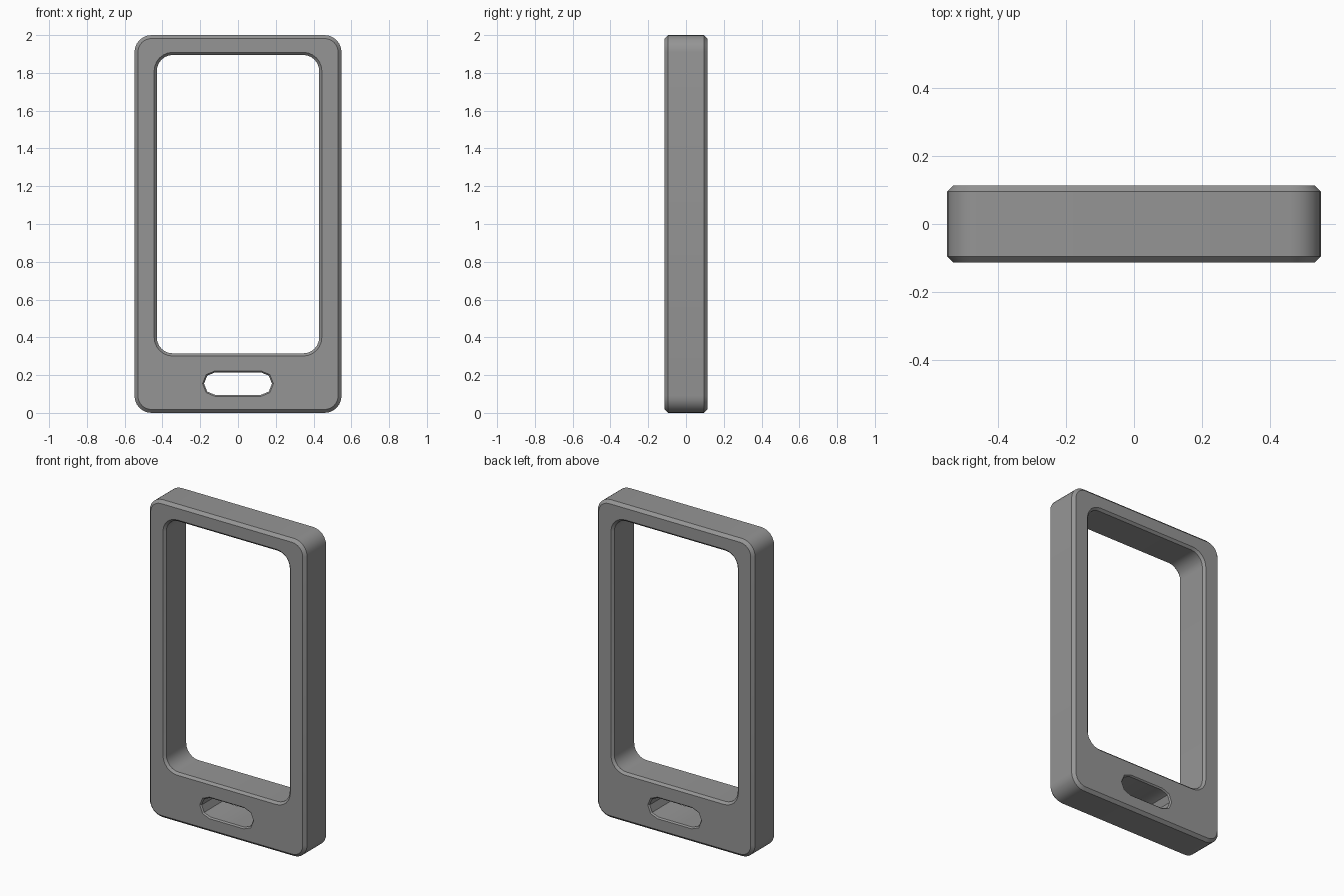
import bpy, bmesh, math

if "Cube" in bpy.data.objects:
    bpy.data.objects.remove(bpy.data.objects["Cube"])

HALF_DEPTH = 0.113


def rounded_rect(hw, z0, z1, r, segs, grow):
    """Rounded rectangle in (x, z), grown outwards by grow."""
    hw, z0, z1, r = hw + grow, z0 - grow, z1 + grow, r + grow
    centres = [(hw - r, z1 - r, 0), (r - hw, z1 - r, 90),
               (r - hw, z0 + r, 180), (hw - r, z0 + r, 270)]
    pts = []
    for cx, cz, start in centres:
        for i in range(segs + 1):
            a = math.radians(start + 90 * i / segs)
            p = (cx + r * math.cos(a), cz + r * math.sin(a))
            if not pts or math.dist(p, pts[-1]) > 1e-5:
                pts.append(p)
    if math.dist(pts[0], pts[-1]) < 1e-5:
        pts.pop()
    return pts


def add_wall(bm, hw, z0, z1, r, segs, grow):
    """Chamfered wall through the depth; returns its front and back rim edges."""
    b = abs(grow)
    levels = [(-HALF_DEPTH, grow), (b - HALF_DEPTH, 0), (HALF_DEPTH - b, 0), (HALF_DEPTH, grow)]
    rings = [[bm.verts.new((x, y, z)) for x, z in rounded_rect(hw, z0, z1, r, segs, g)]
             for y, g in levels]
    n = len(rings[0])
    for lo, hi in zip(rings, rings[1:]):
        for i in range(n):
            j = (i + 1) % n
            bm.faces.new((lo[i], lo[j], hi[j], hi[i]))
    return [[bm.edges.get((ring[i], ring[(i + 1) % n])) for i in range(n)]
            for ring in (rings[0], rings[-1])]


bm = bmesh.new()
# outer shell, screen opening and button slot
walls = [add_wall(bm, 0.548, 0.0, 2.0, 0.09, 6, -0.018),
         add_wall(bm, 0.43, 0.315, 1.895, 0.085, 6, 0.014),
         add_wall(bm, 0.18, 0.095, 0.215, 0.06, 2, 0.008)]
# front and back faces with both openings
for side in (0, 1):
    rim = [e for w in walls for e in w[side]]
    bmesh.ops.triangle_fill(bm, use_beauty=True, use_dissolve=False, edges=rim)
bmesh.ops.recalc_face_normals(bm, faces=bm.faces[:])

mesh = bpy.data.meshes.new("phone_frame")
bm.to_mesh(mesh)
bm.free()
frame = bpy.data.objects.new("phone_frame", mesh)
bpy.context.collection.objects.link(frame)

# dark grey casing
casing = bpy.data.materials.new("dark_grey")
casing.diffuse_color = (0.3, 0.3, 0.3, 1.0)
casing.use_nodes = True
casing.node_tree.nodes["Principled BSDF"].inputs["Base Color"].default_value = casing.diffuse_color
mesh.materials.append(casing)

# smooth rounded corners, crisp chamfers
bpy.context.view_layer.objects.active = frame
frame.select_set(True)
bpy.ops.object.shade_smooth_by_angle(angle=math.radians(30))
